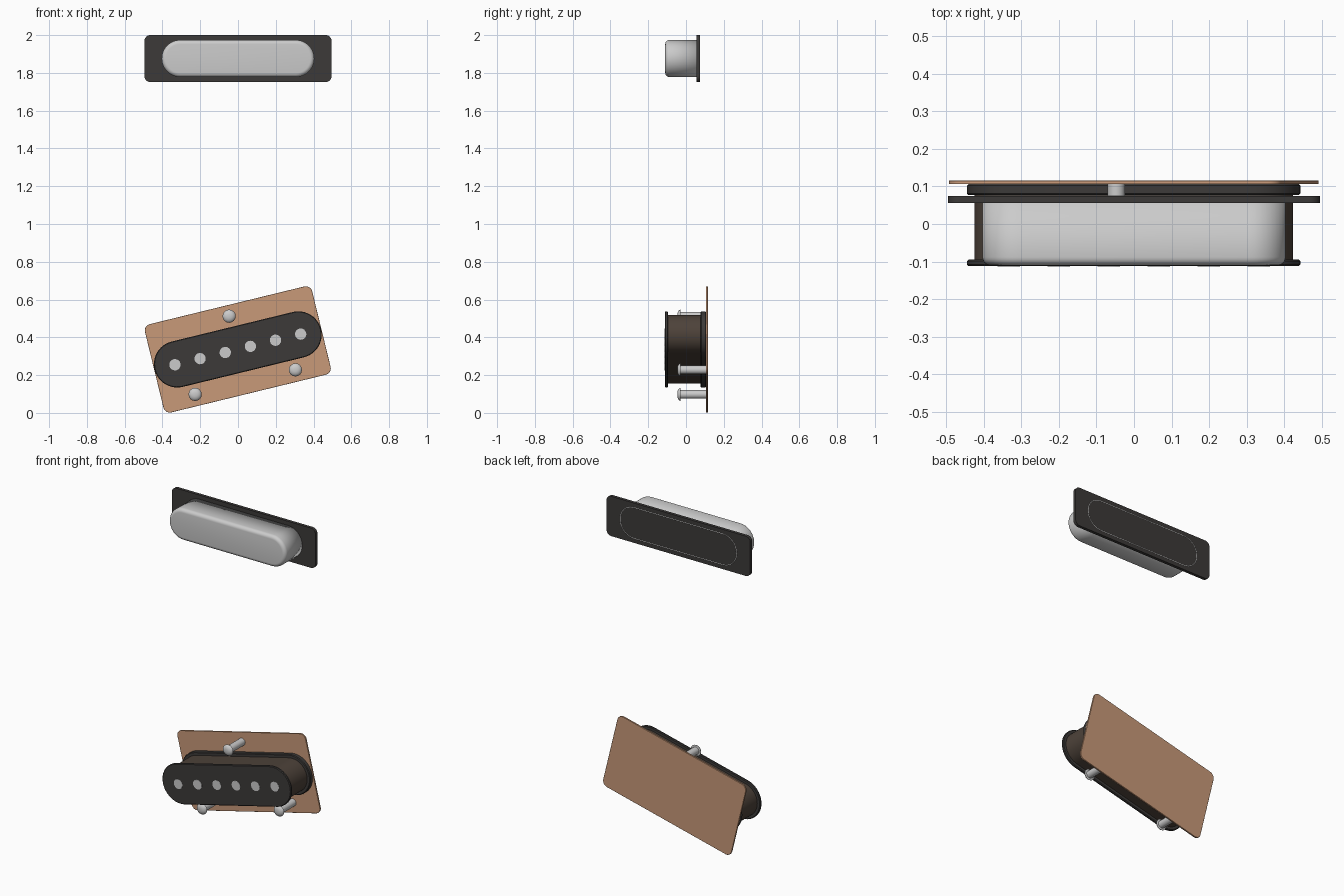
import bpy, bmesh, math
from mathutils import Matrix

if "Cube" in bpy.data.objects:
    bpy.data.objects.remove(bpy.data.objects["Cube"])


def material(name, rgb):
    m = bpy.data.materials.new(name)
    m.diffuse_color = (*rgb, 1)
    m.use_nodes = True
    m.node_tree.nodes["Principled BSDF"].inputs["Base Color"].default_value = m.diffuse_color
    return m


BLACK = material("black_plastic", (0.045, 0.042, 0.040))
BROWN = material("coil_brown", (0.075, 0.055, 0.042))
COPPER = material("copper", (0.58, 0.32, 0.19))


def outline(w, h, r, seg):
    """Rounded rectangle in x/z; becomes a stadium or circle when r = h/2."""
    pts = []
    for i, (sx, sz) in enumerate([(1, 1), (-1, 1), (-1, -1), (1, -1)]):
        for k in range(seg + 1):
            a = (i + k / seg) * math.pi / 2
            pts.append((sx * (w / 2 - r) + r * math.cos(a),
                        sz * (h / 2 - r) + r * math.sin(a)))
    return pts


def loft(name, size, profile, place, mat=None, seg=8, open_back=False):
    """Stack inset outlines along y; profile = (inset, y) from front to back."""
    w, h, r = size
    bm = bmesh.new()
    rings = [[bm.verts.new((x, y, z)) for x, z in
              outline(w - 2 * o, h - 2 * o, max(r - o, 0.0005), seg)] for o, y in profile]
    n = len(rings[0])
    for a, b in zip(rings, rings[1:]):
        for i in range(n):
            bm.faces.new((a[i], a[(i + 1) % n], b[(i + 1) % n], b[i]))
    bm.faces.new(rings[0])
    if not open_back:
        bm.faces.new(rings[-1])
    bmesh.ops.remove_doubles(bm, verts=bm.verts, dist=1e-5)
    bmesh.ops.recalc_face_normals(bm, faces=bm.faces)
    bm.transform(place)
    me = bpy.data.meshes.new(name)
    bm.to_mesh(me)
    bm.free()
    ob = bpy.data.objects.new(name, me)
    bpy.context.collection.objects.link(ob)
    if mat:
        me.materials.append(mat)
    bpy.ops.object.select_all(action='DESELECT')
    ob.select_set(True)
    bpy.context.view_layer.objects.active = ob
    bpy.ops.object.shade_smooth_by_angle(angle=math.radians(35))
    return ob


def slab(y0, y1, bevel):
    return [(bevel, y0), (0, y0 + bevel), (0, y1 - bevel), (bevel, y1)]


# Upper pickup: mounting plate and domed metal cover
upper = Matrix.Translation((0, 0, 1.876))
loft("neck_plate", (0.99, 0.248, 0.03), [(0, 0.056), (0, 0.075)], upper, BLACK)
R = 0.022
dome = [(R * (1 - math.sin(a)), -0.11 + R * (1 - math.cos(a)))
        for a in (i * math.pi / 12 for i in range(7))]
cover = loft("neck_cover", (0.808, 0.196, 0.098), dome + [(0, 0.0753)],
             upper, seg=10, open_back=True)
shell = cover.modifiers.new("shell", 'SOLIDIFY')
shell.thickness = 0.004
shell.offset = -1

# Lower pickup, tilted: base plate, bobbin flanges and coil
lower = Matrix.Translation((-0.001, 0, 0.336)) @ Matrix.Rotation(-math.radians(13.7), 4, 'Y')
loft("bridge_base_plate", (0.911, 0.481, 0.035), slab(0.106, 0.116, 0.001), lower, COPPER)
loft("bobbin_top", (0.907, 0.247, 0.1235), slab(-0.112, -0.095, 0.004), lower, BLACK, 12)
loft("bobbin_bottom", (0.907, 0.247, 0.1235), slab(0.077, 0.106, 0.004), lower, BLACK, 12)
loft("coil", (0.867, 0.207, 0.1035), [(0, -0.096), (0, 0.078)], lower, BROWN, 12)

# Six magnet poles
for i in range(6):
    loft(f"pole_{i + 1}", (0.06, 0.06, 0.03), [(0, -0.1135), (0, -0.09)],
         lower @ Matrix.Translation(((i - 2.5) * 0.137, 0, 0)), seg=5)

# Three mounting screws with domed heads
for i, (x, z) in enumerate([(-0.047, 0.512), (0.304, 0.228), (-0.227, 0.098)]):
    loft(f"screw_{i + 1}", (0.07, 0.07, 0.035),
         [(0.025, -0.046), (0.012, -0.043), (0.003, -0.036), (0, -0.030),
          (0.012, -0.028), (0.012, 0.107)],
         Matrix.Translation((x, 0, z)), seg=4)
